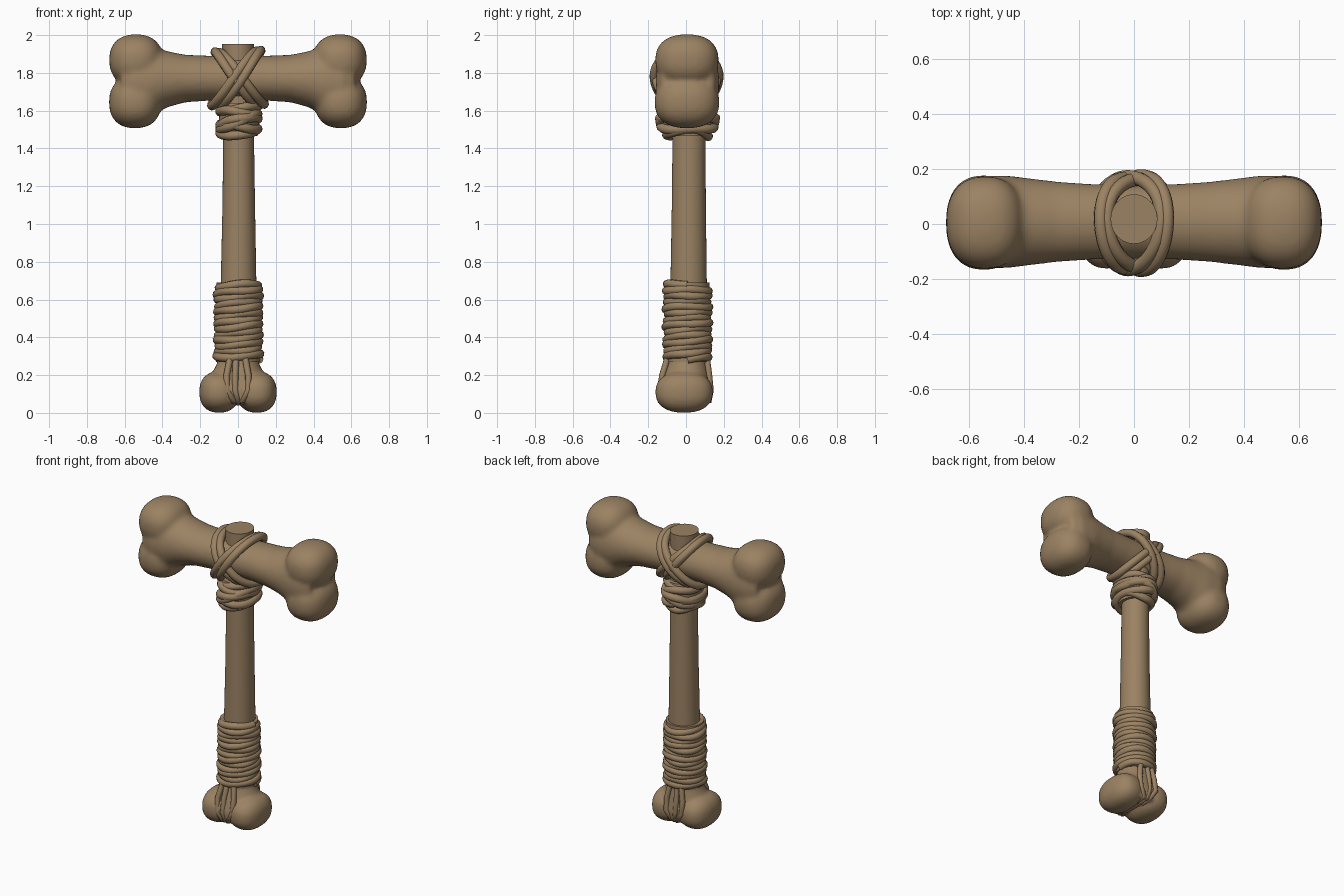
import bpy, bmesh, math, random
from mathutils import Matrix, Vector

if "Cube" in bpy.data.objects:
    bpy.data.objects.remove(bpy.data.objects["Cube"])
random.seed(4)

mat = bpy.data.materials.new("bone tan")
mat.diffuse_color = (0.33, 0.225, 0.125, 1)
mat.use_nodes = True
mat.node_tree.nodes["Principled BSDF"].inputs["Base Color"].default_value = mat.diffuse_color


def add_loft(bm, rings, axis, n=40):
    """Skin elliptical rings (position, a centre, a radius, b centre, b radius) along x or z."""
    loops = []
    for p, ca, ra, cb, rb in rings:
        loop = []
        for i in range(n):
            t = 2 * math.pi * i / n
            a, b = ca + ra * math.cos(t), cb + rb * math.sin(t)
            loop.append(bm.verts.new((p, a, b) if axis == 'x' else (a, b, p)))
        loops.append(loop)
    for l0, l1 in zip(loops, loops[1:]):
        for i in range(n):
            j = (i + 1) % n
            bm.faces.new((l0[i], l0[j], l1[j], l1[i]))
    bm.faces.new(loops[0][::-1])
    bm.faces.new(loops[-1])


def add_lobe(bm, centre, radii, power=0.85):
    """Slightly boxy ellipsoid."""
    ret = bmesh.ops.create_uvsphere(bm, u_segments=40, v_segments=24, radius=1)
    for v in ret['verts']:
        q = [math.copysign(abs(c) ** power, c) * r for c, r in zip(v.co, radii)]
        v.co = Vector(centre) + Vector(q)


def finish(bm, name, voxel=0, smooth=0):
    bmesh.ops.recalc_face_normals(bm, faces=bm.faces)
    me = bpy.data.meshes.new(name)
    bm.to_mesh(me)
    bm.free()
    me.materials.append(mat)
    ob = bpy.data.objects.new(name, me)
    bpy.context.collection.objects.link(ob)
    bpy.ops.object.select_all(action='DESELECT')
    ob.select_set(True)
    bpy.context.view_layer.objects.active = ob
    if voxel:
        m = ob.modifiers.new("fuse", 'REMESH')
        m.mode, m.voxel_size, m.use_smooth_shade = 'VOXEL', voxel, True
        s = ob.modifiers.new("soften", 'SMOOTH')
        s.factor, s.iterations = 0.5, smooth
    else:
        bpy.ops.object.shade_smooth_by_angle(angle=math.radians(40))
    return ob


def rope(name, pts, r, closed=False):
    cu = bpy.data.curves.new(name, 'CURVE')
    cu.dimensions = '3D'
    cu.bevel_depth, cu.bevel_resolution, cu.use_fill_caps = r, 3, True
    cu.resolution_u = 2
    sp = cu.splines.new('POLY')
    sp.points.add(len(pts) - 1)
    for p, co in zip(sp.points, pts):
        p.co = (*co, 1)
    sp.use_cyclic_u = closed
    sp.use_smooth = True
    cu.materials.append(mat)
    ob = bpy.data.objects.new(name, cu)
    bpy.context.collection.objects.link(ob)


# Cross bone forming the hammer head
bm = bmesh.new()
half = [(0, .134, 1.772, .118), (.15, .137, 1.772, .119), (.28, .146, 1.77, .126),
        (.38, .158, 1.766, .15), (.46, .168, 1.757, .19), (.55, .168, 1.755, .2), (.62, .14, 1.757, .15)]
rings = [(-x, .008, ry, zc, rz) for x, ry, zc, rz in half[:0:-1]]
rings += [(x, .008, ry, zc, rz) for x, ry, zc, rz in half]
add_loft(bm, rings, 'x')
for s in (-1, 1):
    add_lobe(bm, (s * .54, .005, 1.868), (.142, .168, .136))
    add_lobe(bm, (s * .545, .005, 1.645), (.138, .172, .138))
finish(bm, "head_bone", .013, 10)

# Handle shaft with flat top
bm = bmesh.new()
add_loft(bm, [(.2, .003, .1, .012, .1), (.7, .003, .094, .014, .096), (1.1, .004, .086, .015, .09),
              (1.5, .003, .081, .016, .087), (1.953, 0, .085, .018, .09)], 'z')
finish(bm, "handle_shaft")

# Knuckle at the bottom of the handle
bm = bmesh.new()
add_loft(bm, [(.05, 0, .1, -.005, .14), (.12, 0, .15, -.005, .145), (.2, 0, .142, 0, .125),
              (.26, 0, .112, .005, .108), (.32, 0, .1, .012, .1)], 'z')
for s in (-1, 1):
    add_lobe(bm, (s * .1, -.01, .11), (.105, .152, .109))
finish(bm, "handle_knuckle", .011, 5)

# Rope grip: tight uneven coil
turns, seg = 13, 36
pts = []
for i in range(turns * seg + 1):
    t = 2 * math.pi * i / seg
    k = i / (turns * seg)
    r = .109 + .004 * math.sin(t * .37) + .003 * math.sin(t * 2.3)
    z = .283 + .395 * k + .008 * math.sin(t + 3 * k) + .004 * math.sin(2.6 * t)
    pts.append((.002 + r * math.cos(t), .008 + r * math.sin(t), z))
rope("grip_rope", pts, .023)
bm = bmesh.new()
add_loft(bm, [(.27, 0, .116, .008, .116), (.69, .002, .116, .008, .116)], 'z')
finish(bm, "grip_core")

# Strands looped through the notch under the knuckle
for x0, x1 in ((-.06, -.022), (-.015, .0), (.055, .022)):
    path = [(x0 * .7, -.098, .29), (x0, -.125, .2), (x0, -.138, .12), (x1, -.135, .065),
            (x1, -.06, .055), (x1, .06, .055), (x1, .122, .065), (x0, .13, .12),
            (x0, .122, .2), (x0 * .7, .11, .29)]
    rope("knuckle_strand", path, .017)

# Collar rope below the head: tilted, uneven loops
N = 48
for k, (z, tilt, sag) in enumerate([(1.48, .012, .012), (1.515, -.015, .0), (1.55, .02, -.01),
                                    (1.585, -.02, -.01), (1.54, .045, 0), (1.61, .015, 0)]):
    ry = (.11, .14, .148, .13, .145, .115)[k]
    pts = []
    for i in range(N):
        t = 2 * math.pi * i / N
        pts.append((.005 + .1 * math.cos(t), .008 + ry * math.sin(t),
                    z + tilt * math.cos(t) + sag * math.cos(2 * t) + .004 * math.sin(3 * t + k)))
    rope("collar_rope", pts, .025, True)
bm = bmesh.new()
add_loft(bm, [(1.465, .004, .1, .01, .105), (1.54, .004, .105, .01, .145), (1.64, .004, .1, .01, .12)], 'z')
finish(bm, "collar_core")

# Crossed lashings over the head, two strands each way
for s in (-1, 1):
    for j, (off, slant) in enumerate([(-.02, .118), (.022, .105)]):
        pts = []
        for i in range(N):
            t = 2 * math.pi * i / N
            up = math.sin(t)
            grow = .004 * s + .003 * j
            x = s * (slant * up + off + .008 * math.sin(2 * t + j))
            pts.append((x, .003 + (.164 + grow) * math.cos(t), 1.775 + (.141 + grow) * up + .004 * math.cos(t * 2)))
        rope("head_lashing", pts, .025, True)
